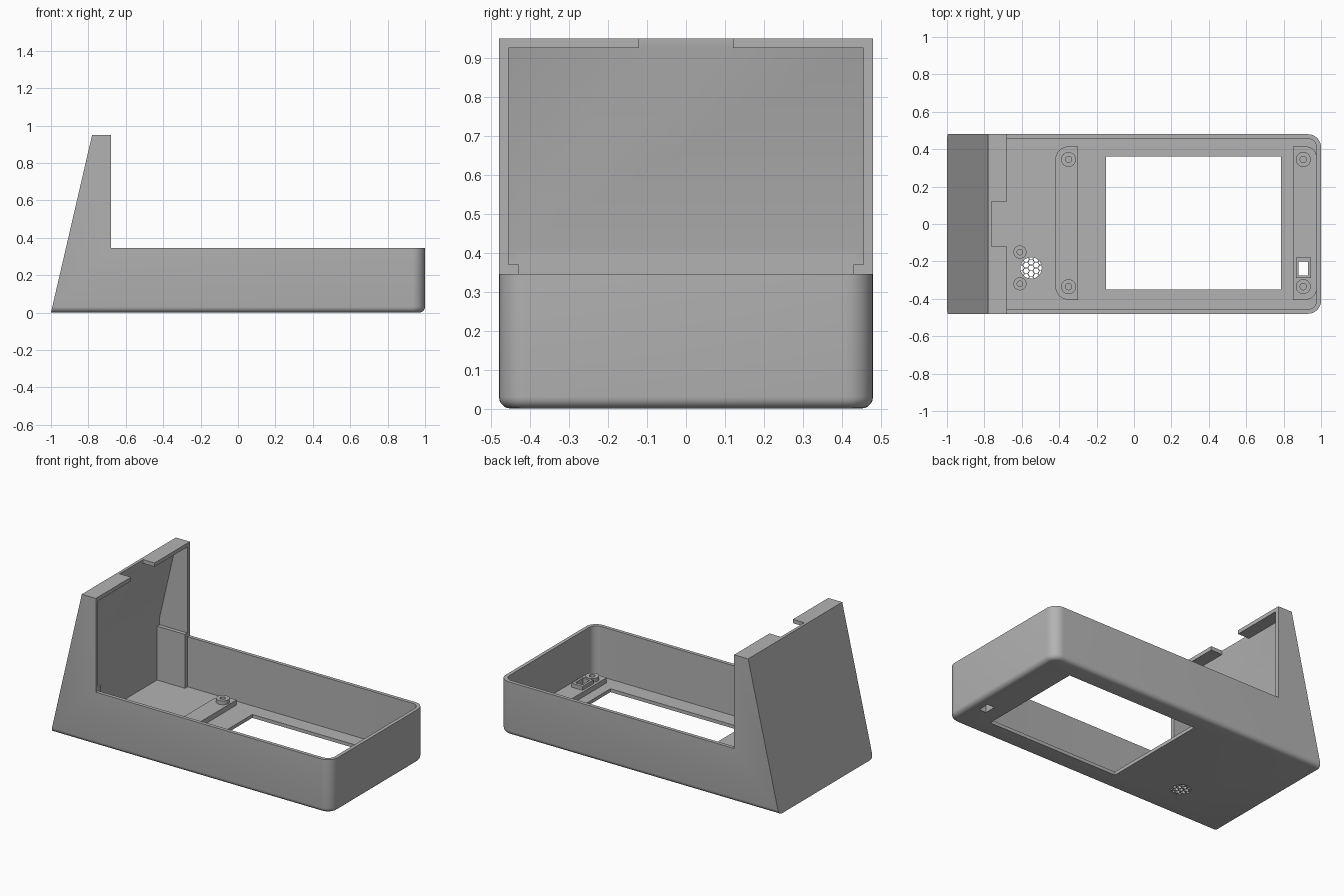
import bpy, bmesh, math
from mathutils import Vector

if "Cube" in bpy.data.objects:
    bpy.data.objects.remove(bpy.data.objects["Cube"])

grey = bpy.data.materials.new("grey plastic")
grey.diffuse_color = (0.45, 0.45, 0.45, 1)
grey.use_nodes = True
grey.node_tree.nodes["Principled BSDF"].inputs["Base Color"].default_value = grey.diffuse_color


def finish(name, bm):
    bmesh.ops.recalc_face_normals(bm, faces=bm.faces)
    mesh = bpy.data.meshes.new(name)
    bm.to_mesh(mesh)
    bm.free()
    mesh.materials.append(grey)
    ob = bpy.data.objects.new(name, mesh)
    bpy.context.collection.objects.link(ob)
    return ob


def prism_bm(pts, lo, hi, axis="z", bm=None):
    """Extrude a closed outline along z (xy points) or y (xz points)."""
    bm = bm or bmesh.new()
    place = (lambda p, h: (p[0], p[1], h)) if axis == "z" else (lambda p, h: (p[0], h, p[1]))
    face = bm.faces.new([bm.verts.new(place(p, lo)) for p in pts])
    out = bmesh.ops.extrude_face_region(bm, geom=[face])["geom"]
    move = Vector((0, 0, hi - lo) if axis == "z" else (0, hi - lo, 0))
    bmesh.ops.translate(bm, verts=[v for v in out if isinstance(v, bmesh.types.BMVert)], vec=move)
    return bm


def prism(name, pts, lo, hi, axis="z"):
    return finish(name, prism_bm(pts, lo, hi, axis))


def rect(x0, x1, y0, y1, left=0, right=0, n=8):
    """Rectangle outline with separate corner radii on its left and right."""
    pts = []
    for x, y, r, sx, sy, a in ((x1, y1, right, -1, -1, 0), (x0, y1, left, 1, -1, 90),
                               (x0, y0, left, 1, 1, 180), (x1, y0, right, -1, 1, 270)):
        for i in range(n + 1 if r else 1):
            t = math.radians(a + 90 * i / n)
            pts.append((x + sx * r + r * math.cos(t), y + sy * r + r * math.sin(t)))
    return pts


def ngon(cx, cy, r, n, turn=0.0):
    return [(cx + r * math.cos(turn + math.tau * i / n),
             cy + r * math.sin(turn + math.tau * i / n)) for i in range(n)]


def boolean(ob, cutter, operation="DIFFERENCE"):
    mod = ob.modifiers.new("cut", "BOOLEAN")
    mod.operation, mod.solver, mod.object = operation, "EXACT", cutter
    bpy.context.view_layer.objects.active = ob
    bpy.ops.object.modifier_apply(modifier=mod.name)


def cut(ob, cutter):
    boolean(ob, cutter)
    bpy.data.objects.remove(cutter)


# Case: L-shaped side profile, rounded far corners and bottom edges
FLOOR = 0.022
bm = prism_bm([(-1, 0), (1, 0), (1, 0.345), (-0.68, 0.345), (-0.68, 0.95), (-0.78, 0.95)],
              -0.48, 0.48, "y")
corners = [e for e in bm.edges if all(v.co.x > 0.99 for v in e.verts)
           and abs(e.verts[0].co.z - e.verts[1].co.z) > 0.1]
bmesh.ops.bevel(bm, geom=corners, offset=0.07, segments=8, profile=0.5, affect="EDGES")
bottom = [e for e in bm.edges if all(v.co.z < 0.001 for v in e.verts)
          and not all(v.co.x < -0.99 for v in e.verts)]
bmesh.ops.bevel(bm, geom=bottom, offset=0.03, segments=5, profile=0.5, affect="EDGES")
case = finish("case", bm)

# Hollow tray, thick-sided tower base and sloping tower
cut(case, prism("tray_cavity", rect(-0.68, 0.977, -0.457, 0.457, right=0.05), FLOOR, 0.5))
cut(case, prism("tower_base_cavity", rect(-0.88, -0.66, -0.43, 0.43), FLOOR, 0.39))
cut(case, prism("tower_cavity", [(-0.88, 0.37), (-0.66, 0.37), (-0.66, 0.925),
                                 (-0.761, 0.925), (-0.88, 0.41)], -0.455, 0.455, "y"))
cut(case, prism("top_notch", rect(-0.761, -0.66, -0.12, 0.12), 0.9, 1.0))

# Screen window
cut(case, prism("window_cutter", rect(-0.15, 0.785, -0.35, 0.36), -0.1, 0.1))

# Speaker grille: hexagon grid trimmed to a circle
bm = bmesh.new()
pitch = 0.031
for q in range(-2, 3):
    for r in range(-2, 3):
        x, y = pitch * r * math.sqrt(3) / 2, pitch * (q + r / 2)
        if math.hypot(x, y) < 0.065:
            prism_bm(ngon(-0.55 + x, -0.235 + y, 0.0155, 6), -0.1, 0.1, bm=bm)
grille = finish("grille_cutter", bm)
disc = prism("grille_disc", ngon(-0.55, -0.235, 0.057, 32), -0.08, 0.08)
boolean(grille, disc, "INTERSECT")
bpy.data.objects.remove(disc)
cut(case, grille)

# Mounting bars and button frame
PAD = 0.055
left_bar = prism("left_mounting_bar", rect(-0.42, -0.30, -0.405, 0.415, left=0.07), FLOOR, PAD)
right_bar = prism("right_mounting_bar", rect(0.85, 0.977, -0.405, 0.415, right=0.06), FLOOR, PAD)
frame = prism("button_frame", rect(0.865, 0.945, -0.29, -0.18), PAD, 0.08)
for part in (case, right_bar, frame):
    cut(part, prism("button_cutter", rect(0.88, 0.93, -0.275, -0.20), -0.1, 0.2))


# Screw bosses with blind holes
def boss(name, x, y, ro, ri, z0, z1):
    bm = bmesh.new()
    n = 24
    rings = [[bm.verts.new((px, py, z)) for px, py in ngon(x, y, r, n)]
             for r, z in ((ro, z0), (ro, z1), (ri, z1), (ri, z0 + 0.003))]
    for a, b in zip(rings, rings[1:]):
        for i in range(n):
            j = (i + 1) % n
            bm.faces.new((a[i], a[j], b[j], b[i]))
    bm.faces.new(rings[0])
    bm.faces.new(rings[-1])
    return finish(name, bm)


parts = [case, left_bar, right_bar, frame]
for x in (-0.35, 0.905):
    for y in (-0.335, 0.345):
        parts.append(boss("screen_boss", x, y, 0.04, 0.017, PAD, 0.08))
for y in (-0.32, -0.15):
    parts.append(boss("speaker_boss", -0.61, y, 0.035, 0.015, FLOOR, 0.05))

# Smooth rounded edges, keep corners sharp
bpy.ops.object.select_all(action="DESELECT")
for ob in parts:
    ob.select_set(True)
bpy.context.view_layer.objects.active = case
bpy.ops.object.shade_smooth_by_angle(angle=math.radians(30))
